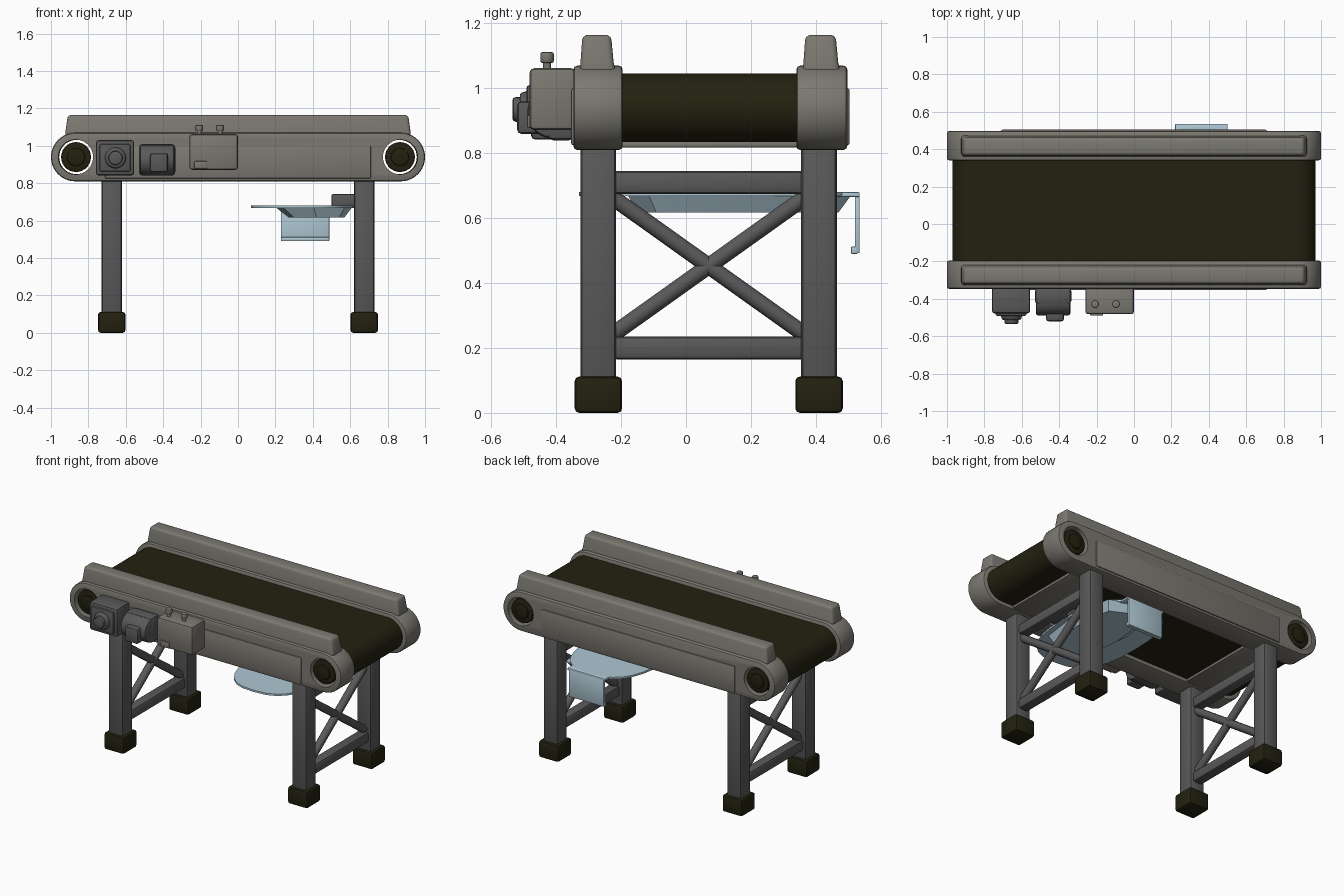
import bpy, bmesh, math
from mathutils import Vector

if "Cube" in bpy.data.objects:
    bpy.data.objects.remove(bpy.data.objects["Cube"])


def material(name, rgb):
    m = bpy.data.materials.new(name)
    m.diffuse_color = (*rgb, 1)
    m.use_nodes = True
    m.node_tree.nodes["Principled BSDF"].inputs["Base Color"].default_value = m.diffuse_color
    return m


STEEL = material("warm_grey_frame", (0.20, 0.19, 0.165))
DARK = material("dark_grey_metal", (0.10, 0.10, 0.10))
RUBBER = material("black_olive_rubber", (0.016, 0.015, 0.005))
BLUE = material("pale_blue_tray", (0.43, 0.58, 0.66))


def finish(name, bm, mat, bevel=0.0, seg=2, cutters=()):
    bmesh.ops.recalc_face_normals(bm, faces=bm.faces)
    me = bpy.data.meshes.new(name)
    bm.to_mesh(me)
    bm.free()
    ob = bpy.data.objects.new(name, me)
    bpy.context.collection.objects.link(ob)
    if mat:
        me.materials.append(mat)
    if bevel:
        b = ob.modifiers.new("bevel", 'BEVEL')
        b.width, b.segments, b.limit_method = bevel, seg, 'ANGLE'
        b.angle_limit = math.radians(40)
    for c in cutters:
        d = ob.modifiers.new("hole", 'BOOLEAN')
        d.operation, d.object, d.solver = 'DIFFERENCE', c, 'EXACT'
    bpy.ops.object.select_all(action='DESELECT')
    ob.select_set(True)
    bpy.context.view_layer.objects.active = ob
    if bevel or cutters:
        bpy.ops.object.convert(target='MESH')
    bpy.ops.object.shade_smooth_by_angle(angle=math.radians(35))
    return ob


def loft(name, rings, mat, bevel=0.0, closed=False, **kw):
    """Skin matching rings of 3D points; cap the ends or join last to first."""
    bm = bmesh.new()
    vs = [[bm.verts.new(p) for p in r] for r in rings]
    n = len(vs[0])
    pairs = list(zip(vs, vs[1:])) + ([(vs[-1], vs[0])] if closed else [])
    for a, b in pairs:
        for i in range(n):
            j = (i + 1) % n
            bm.faces.new((a[i], a[j], b[j], b[i]))
    if not closed:
        bm.faces.new(vs[0])
        bm.faces.new(vs[-1])
    return finish(name, bm, mat, bevel, **kw)


def box(name, x, y, z, mat, bevel=0.01, **kw):
    rings = [[(x[0], y[0], h), (x[1], y[0], h), (x[1], y[1], h), (x[0], y[1], h)] for h in z]
    return loft(name, rings, mat, bevel, **kw)


def rod(name, a, b, r, mat, bevel=0.0, n=24, r2=None):
    a, b = Vector(a), Vector(b)
    q = (b - a).to_track_quat('Z', 'Y')
    ring = lambda c, rad: [c + q @ Vector((rad * math.cos(t), rad * math.sin(t), 0))
                           for t in (2 * math.pi * i / n for i in range(n))]
    return loft(name, [ring(a, r), ring(b, r if r2 is None else r2)], mat, bevel)


def stadium(y, r, cx, cz=0.94, n=20):
    pts = []
    for s in (1, -1):
        for i in range(n + 1):
            t = -math.pi / 2 + math.pi * i / n
            pts.append((s * (cx + r * math.cos(t)), y, cz + s * r * math.sin(t)))
    return pts


def rect(x, y0, y1, z):
    return [(-x, y0, z), (x, y0, z), (x, y1, z), (-x, y1, z)]


# belt loop, open inside
B0, B1 = -0.197, 0.342
loft("belt", [stadium(B0, 0.106, 0.865), stadium(B1, 0.106, 0.865),
              stadium(B1, 0.091, 0.865), stadium(B0, 0.091, 0.865)], RUBBER, closed=True)

# side rails with round ends, guards and roller holes
holes = [rod("hole_cutter", (s * 0.868, -1, 0.94), (s * 0.868, 1, 0.94), 0.093, None, n=32)
         for s in (1, -1)]
for h in holes:
    h.hide_render = True
for tag, y0, y1, out in (("front", -0.347, -0.195, -1), ("back", 0.34, 0.497, 1)):
    loft(tag + "_rail", [stadium(y0, 0.13, 0.87), stadium(y1, 0.13, 0.87)], STEEL, 0.012,
         cutters=holes)
    loft(tag + "_guard", [rect(0.925, y0 + 0.018, y1 - 0.018, 1.04),
                          rect(0.922, y0 + 0.022, y1 - 0.028, 1.08),
                          rect(0.91, y0 + 0.028, y1 - 0.036, 1.165)], STEEL, 0.016, seg=3)
    yo = y0 if out < 0 else y1
    box(tag + "_side_panel", (-0.71, 0.71), sorted((yo - out * 0.02, yo + out * 0.007)),
        (0.825, 1.0), STEEL, 0.006)
for h in holes:
    bpy.data.objects.remove(h)

# rollers with hubs
for s, tag in ((-1, "left"), (1, "right")):
    x = s * 0.866
    rod(tag + "_roller", (x, -0.336, 0.94), (x, 0.486, 0.94), 0.08, RUBBER, 0.008, 28)
    rod(tag + "_roller_hub", (x, -0.346, 0.94), (x, 0.496, 0.94), 0.048, RUBBER, 0.006, 20)

    # leg frames
    cx = s * 0.675
    for y, end in ((-0.27, "front"), (0.41, "back")):
        nm = f"{tag}_{end}"
        box(nm + "_leg", (cx - 0.054, cx + 0.054), (y - 0.055, y + 0.055), (0.08, 0.83), DARK, 0.018)
        box(nm + "_foot", (cx - 0.073, cx + 0.073), (y - 0.073, y + 0.073), (0, 0.112), RUBBER, 0.014)
    for z, lv in ((0.2, "lower"), (0.71, "upper")):
        box(f"{tag}_{lv}_brace", (cx - 0.035, cx + 0.035), (-0.23, 0.37), (z - 0.035, z + 0.035),
            DARK, 0.016)
    rod(tag + "_diagonal_a", (cx, -0.235, 0.67), (cx, 0.375, 0.235), 0.025, DARK, n=12)
    rod(tag + "_diagonal_b", (cx, -0.235, 0.235), (cx, 0.375, 0.67), 0.025, DARK, n=12)
    # plate under the belt
    box(tag + "_cross_plate", (cx - 0.1, cx + 0.1), (-0.21, 0.36), (0.818, 0.838), STEEL, 0.005)

# drive gearbox with round cap
box("gearbox", (-0.76, -0.555), (-0.478, -0.34), (0.842, 1.03), DARK, 0.014)
box("gearbox_cover", (-0.74, -0.575), (-0.492, -0.46), (0.862, 1.01), DARK, 0.01)
rod("gearbox_boss", (-0.655, -0.48, 0.935), (-0.655, -0.512, 0.935), 0.06, DARK, 0.006, 20, r2=0.05)
rod("gearbox_cap", (-0.655, -0.5, 0.935), (-0.655, -0.535, 0.935), 0.038, DARK, 0.01, 20)

# motor
box("motor_base", (-0.53, -0.335), (-0.43, -0.34), (0.84, 1.01), DARK, 0.02)
rod("motor_drum", (-0.525, -0.41, 0.925), (-0.34, -0.41, 0.925), 0.08, DARK, 0.014, 20)
box("motor_terminal_box", (-0.47, -0.375), (-0.52, -0.44), (0.86, 0.96), DARK, 0.012)

# control box with two knobs
box("control_box", (-0.26, 0.0), (-0.482, -0.34), (0.872, 1.062), STEEL, 0.014)
box("control_latch", (-0.235, -0.165), (-0.49, -0.47), (0.878, 0.918), STEEL, 0.006)
for x in (-0.208, -0.096):
    rod("knob_stem", (x, -0.428, 1.05), (x, -0.428, 1.09), 0.012, STEEL, n=12)
    rod("knob_head", (x, -0.428, 1.078), (x, -0.428, 1.112), 0.021, STEEL, 0.007, 16)


# catch tray under the belt
def outline(cx, cy, rx, ry, z, n=28, p=0.75):
    pts = []
    for i in range(n):
        c, s = math.cos(2 * math.pi * i / n), math.sin(2 * math.pi * i / n)
        pts.append((cx + rx * math.copysign(abs(c) ** p, c), cy + ry * math.copysign(abs(s) ** p, s), z))
    return pts


loft("tray_rim", [outline(0.345, 0.095, 0.275, 0.425, z) for z in (0.668, 0.68)], BLUE)
loft("tray_bowl", [outline(0.42, 0.16, 0.15, 0.31, 0.618, 8, 0.6),
                   outline(0.405, 0.165, 0.205, 0.345, 0.672, 8, 0.6)], BLUE)
box("tray_top_flap", (0.22, 0.5), (0.42, 0.535), (0.665, 0.68), BLUE, 0.004)
box("tray_drop_plate", (0.23, 0.488), (0.52, 0.535), (0.492, 0.678), BLUE, 0.004)
box("tray_drop_lip", (0.23, 0.488), (0.508, 0.53), (0.49, 0.512), BLUE, 0.004)
box("tray_bracket", (0.5, 0.66), (0.0, 0.14), (0.675, 0.742), DARK, 0.008)
